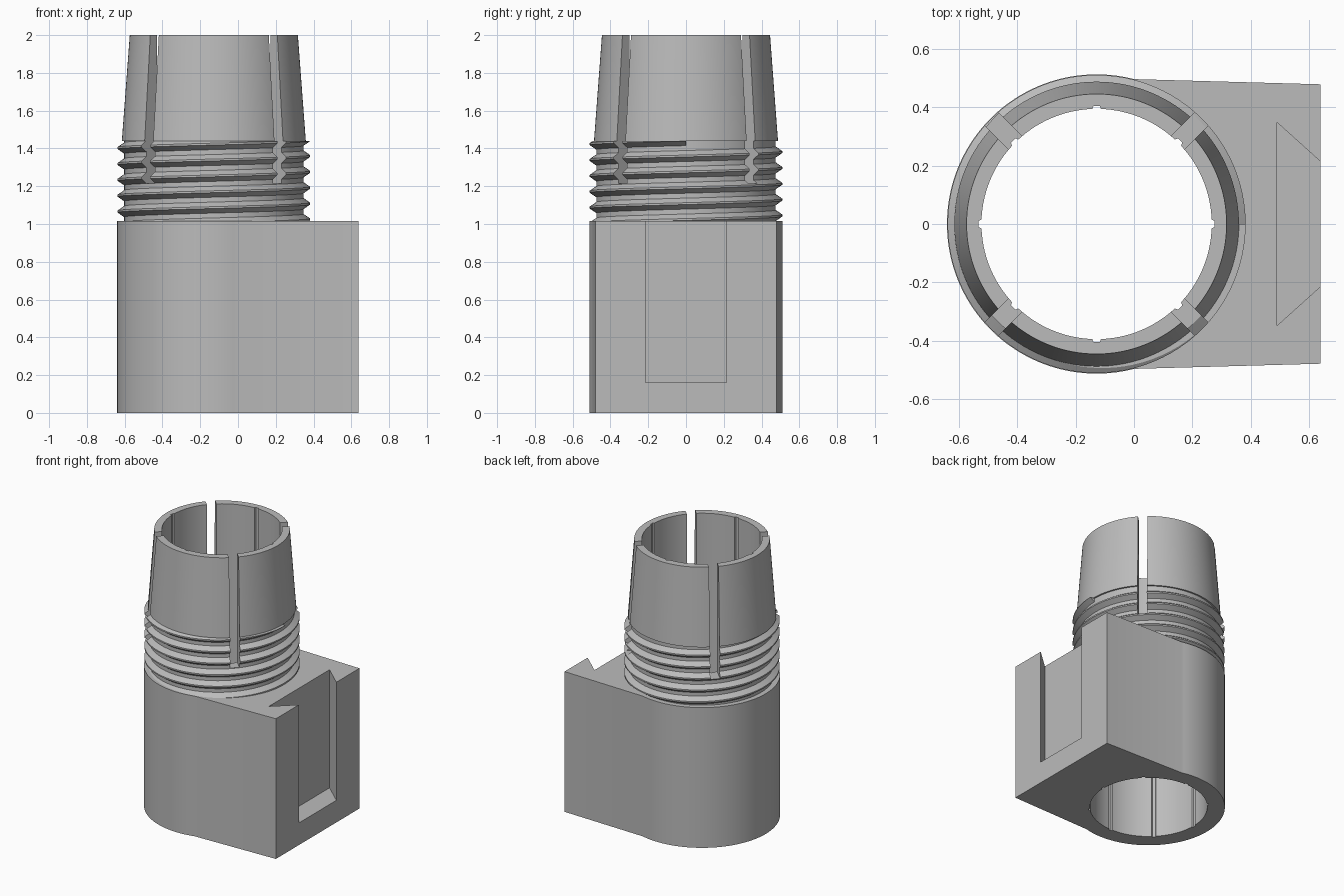
import bpy, bmesh
from math import sin, cos, pi, radians, asin, sqrt

if "Cube" in bpy.data.objects:
    bpy.data.objects.remove(bpy.data.objects["Cube"], do_unlink=True)

CX = -0.128                      # axis of the bore
R = 0.512                        # outer radius of the body
TOP_BODY, TOP_THREAD, TOP = 1.015, 1.44, 2.0
SEG = 128

grey = bpy.data.materials.new("plain grey")
grey.use_nodes = True
colour = (0.5, 0.5, 0.5, 1)
grey.diffuse_color = colour
grey.node_tree.nodes["Principled BSDF"].inputs["Base Color"].default_value = colour


def finish(name, bm):
    bmesh.ops.recalc_face_normals(bm, faces=bm.faces)
    mesh = bpy.data.meshes.new(name)
    bm.to_mesh(mesh)
    bm.free()
    mesh.materials.append(grey)
    ob = bpy.data.objects.new(name, mesh)
    bpy.context.collection.objects.link(ob)
    return ob


def loft(name, rings, cap=True):
    """Skin a list of equal rings of points and close both ends."""
    bm = bmesh.new()
    rows = [[bm.verts.new(p) for p in ring] for ring in rings]
    n = len(rows[0])
    for a, b in zip(rows, rows[1:]):
        for i in range(n):
            j = (i + 1) % n
            bm.faces.new((a[i], a[j], b[j], b[i]))
    if cap:
        bm.faces.new(rows[0])
        bm.faces.new(rows[-1])
    return finish(name, bm)


def prism(name, outline, z0, z1):
    return loft(name, [[(x, y, z) for x, y in outline] for z in (z0, z1)])


def circle(r, z):
    return [(CX + r * cos(2 * pi * i / SEG), r * sin(2 * pi * i / SEG), z)
            for i in range(SEG)]


def cut(ob, *cutters):
    bpy.context.view_layer.objects.active = ob
    for c in cutters:
        mod = ob.modifiers.new("cut", 'BOOLEAN')
        mod.operation, mod.solver, mod.object = 'DIFFERENCE', 'EXACT', c
        bpy.ops.object.modifier_apply(modifier=mod.name)


# Body: round barrel running into a slightly tapered block
start = asin(sqrt(R * R - CX * CX) / R)
arc = [start + (2 * pi - 2 * start) * i / 96 for i in range(97)]
outline = [(CX + R * cos(a), R * sin(a)) for a in arc]
outline += [(0.638, -0.478), (0.638, 0.478)]
body = prism("body", outline, 0, TOP_BODY)

# Collet: straight core under a tapered sleeve
collet = loft("collet", [circle(0.475, TOP_BODY), circle(0.475, TOP_THREAD),
                         circle(0.487, TOP_THREAD), circle(0.445, TOP)])

# Thread: helical ridge round the core
PITCH, TURNS, STEPS = 0.084, 6, 96
section = [(0.465, -0.036), (0.51, -0.005), (0.51, 0.005), (0.465, 0.036)]
rings = []
for k in range(TURNS * STEPS + 1):
    a = 2 * pi * k / STEPS
    z = 0.94 + PITCH * k / STEPS
    rings.append([(CX + r * cos(a), r * sin(a), z + dz) for r, dz in section])
thread = loft("thread", rings)

# Bore cutter with eight shallow grooves
bore_outline = []
for i in range(8):
    for d, r in [(-2.2, 0.394), (-1.5, 0.404), (1.5, 0.404), (2.2, 0.394)] + \
                [(d, 0.394) for d in range(5, 43, 3)]:
        a = radians(45 * i + d)
        bore_outline.append((CX + r * cos(a), r * sin(a)))
bore = prism("bore_cutter", bore_outline, -0.1, 2.1)

# Dovetail cutter, wider inside than at the face
dovetail = prism("dovetail_cutter", [(0.49, -0.347), (0.49, 0.347),
                                     (0.738, 0.124), (0.738, -0.124)], 0.16, 1.2)

# Two crossing blades cut the four diagonal slots
slots = []
for a in (pi / 4, -pi / 4):
    c, s = cos(a), sin(a)
    corners = [(-0.7, -0.032), (0.7, -0.032), (0.7, 0.032), (-0.7, 0.032)]
    pts = [(CX + u * c - v * s, u * s + v * c) for u, v in corners]
    slots.append(prism("slot_cutter", pts, 1.215, 2.1))

# Trim for the thread above the shoulder
trim = prism("trim_cutter", [(-1, -1), (1, -1), (1, 1), (-1, 1)], TOP_THREAD, 1.8)

cut(body, bore, dovetail)
cut(collet, bore, *slots)
cut(thread, trim, *slots)

for helper in (bore, dovetail, trim, *slots):
    bpy.data.objects.remove(helper, do_unlink=True)

for ob in (body, collet, thread):
    bpy.ops.object.select_all(action='DESELECT')
    ob.select_set(True)
    bpy.context.view_layer.objects.active = ob
    bpy.ops.object.shade_smooth_by_angle(angle=radians(25))
